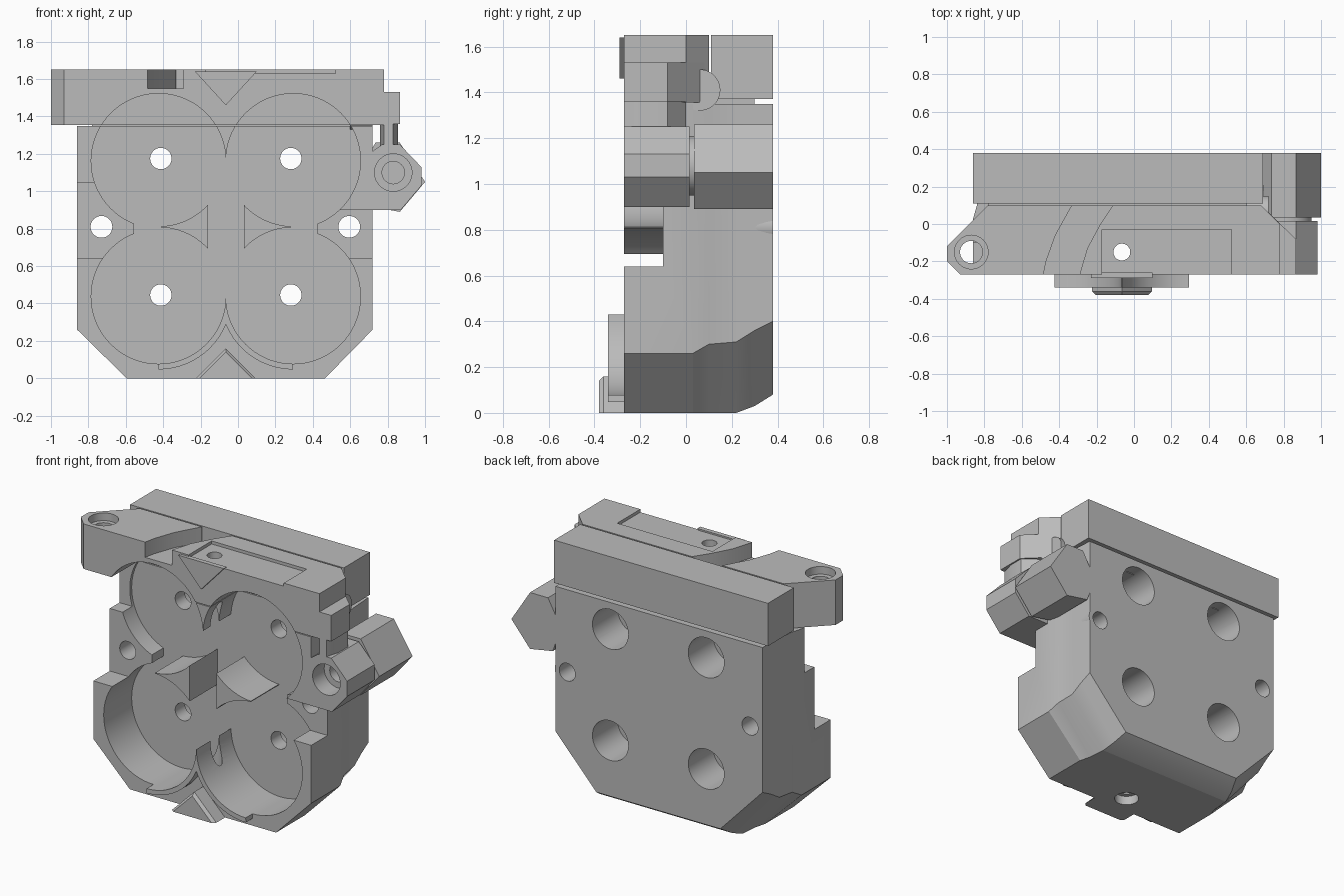
import bpy, bmesh, math

if "Cube" in bpy.data.objects:
    bpy.data.objects.remove(bpy.data.objects["Cube"], do_unlink=True)

grey = bpy.data.materials.new("plain grey")
grey.use_nodes = True
grey.diffuse_color = (0.5, 0.5, 0.5, 1)
grey.node_tree.nodes["Principled BSDF"].inputs["Base Color"].default_value = (0.5, 0.5, 0.5, 1)

CX, CZ = -0.065, 0.8      # middle of the pocket pattern
FRONT, BACK, FLOOR = -0.27, 0.38, 0.02
R = 0.36                  # pocket radius


def loft(name, rings):
    """Solid through matching rings of 3D points."""
    bm = bmesh.new()
    rows = [[bm.verts.new(p) for p in ring] for ring in rings]
    n = len(rows[0])
    for a, b in zip(rows, rows[1:]):
        for i in range(n):
            j = (i + 1) % n
            bm.faces.new((a[i], a[j], b[j], b[i]))
    bm.faces.new(rows[0])
    bm.faces.new(rows[-1])
    bmesh.ops.recalc_face_normals(bm, faces=bm.faces)
    mesh = bpy.data.meshes.new(name)
    bm.to_mesh(mesh)
    bm.free()
    mesh.materials.append(grey)
    ob = bpy.data.objects.new(name, mesh)
    bpy.context.collection.objects.link(ob)
    return ob


def prism(name, pts, axis, a, b):
    place = {"x": lambda u, v, t: (t, u, v),
             "y": lambda u, v, t: (u, t, v),
             "z": lambda u, v, t: (u, v, t)}[axis]
    return loft(name, [[place(u, v, t) for u, v in pts] for t in (a, b)])


def arc(u, v, r, start, end, n):
    steps = [math.radians(start + (end - start) * i / n) for i in range(n + 1)]
    return [(u + r * math.cos(t), v + r * math.sin(t)) for t in steps]


def rod(name, u, v, r, axis, a, b, n=48):
    return prism(name, arc(u, v, r, 0, 360, n)[:-1], axis, a, b)


def box(name, x, y, z):
    return prism(name, [(x[0], z[0]), (x[1], z[0]), (x[1], z[1]), (x[0], z[1])], "y", *y)


def cut(targets, cutters):
    """Subtract every cutter from every target, then drop the cutters."""
    for ob in targets:
        for c in cutters:
            mod = ob.modifiers.new("cut", "BOOLEAN")
            mod.operation, mod.solver, mod.object = "DIFFERENCE", "EXACT", c
        bpy.context.view_layer.update()
        graph = bpy.context.evaluated_depsgraph_get()
        mesh = bpy.data.meshes.new_from_object(ob.evaluated_get(graph))
        ob.modifiers.clear()
        ob.data = mesh
    for c in cutters:
        bpy.data.objects.remove(c, do_unlink=True)


# Main housing, tapering towards the back at the bottom
def section(y, inset, side, bottom, foot):
    l, r = -0.86 + inset, 0.72 - inset
    return [(l, y, 1.35), (l, y, side), (CX - foot, y, bottom),
            (CX + foot, y, bottom), (r, y, side), (r, y, 1.35)]


body = loft("housing", [section(FRONT, 0, 0.26, 0, 0.53), section(0.03, 0, 0.26, 0, 0.53),
                        section(0.1, 0.02, 0.3, 0, 0.51), section(0.22, 0.03, 0.31, 0, 0.5),
                        section(0.3, 0.035, 0.36, 0.03, 0.48), section(BACK, 0.04, 0.4, 0.08, 0.45)])

# Top frame with the ear on one side
frame = prism("top_frame", [(-0.78, 0.1), (-1, -0.12), (-1, -0.2), (-0.93, FRONT),
                            (0.78, FRONT), (0.78, 0), (0.68, 0.1)], "z", 1.355, 1.65)

# Raised lip below the lower pockets
dx = math.degrees(math.acos(R / 0.39))
lip_pts = (arc(CX - R, 0.4375, 0.39, -90, -dx, 16) + arc(CX + R, 0.4375, 0.39, 180 + dx, 270, 16)
           + [(0.28, 0.44), (-0.41, 0.44)])
lip = prism("lower_lip", lip_pts, "y", -0.34, FRONT + 0.01)


# Pockets: four round wells joined by a cross
def pockets():
    out = [rod("well", CX + sx * R, CZ + sz * 0.3625, R, "y", -0.5, FLOOR, 72)
           for sx in (-1, 1) for sz in (-1, 1)]
    out.append(box("cross", (CX - 0.49, CX + 0.49), (-0.5, FLOOR), (CZ - 0.12, CZ + 0.12)))
    out.append(box("cross", (CX - 0.15, CX + 0.15), (-0.5, FLOOR), (0.43, 1.18)))
    return out


cut([body, frame, lip], pockets())

# Side wall openings
cut([body], [box("gap", (-1, -0.5), (-0.5, -0.1), (0.64, 1.06)),
             box("gap", (-1, -0.5), (-0.5, 0), (1.05, 1.4)),
             box("gap", (0.4, 1), (-0.5, -0.1), (0.64, 0.9))])

# Screw bosses at mid height
bosses = [rod(n, x, 0.81, 0.09, "y", -0.1, BACK) for n, x in (("right_boss", -0.73), ("left_boss", 0.595))]
cut([body] + bosses, [rod("hole", x, 0.81, 0.058, "y", -0.6, 0.6) for x in (-0.73, 0.595)])

# Well holes with counterbores from the back
holes = []
for sx in (-1, 1):
    for z in (0.445, 1.175):
        x = CX + sx * 0.3475
        holes += [rod("hole", x, z, 0.057, "y", -0.1, 0.6), rod("bore", x, z, 0.13, "y", 0.12, 0.6)]
cut([body], holes)

# Vertical pin hole, top groove, top recess and ear hole
cut([body, frame], [rod("pin", CX, -0.15, 0.045, "z", -0.1, 1.8),
                    rod("pin_mouth", CX, -0.15, 0.075, "z", -0.1, 0.06)])
groove = [(-0.49, -0.3), (-0.47, -0.2), (-0.42, -0.06), (-0.32, 0.12),
          (-0.1, 0.12), (-0.18, 0), (-0.25, -0.13), (-0.3, -0.3)]
cut([frame], [prism("groove", groove, "z", 1.55, 1.8),
              box("recess", (-0.17, 0.52), (-0.4, -0.03), (1.63, 1.8)),
              rod("ear_hole", -0.87, -0.15, 0.06, "z", 1.2, 1.8),
              rod("ear_bore", -0.87, -0.15, 0.09, "z", 1.6, 1.8)])

# Centre posts: two curved wedges with a slot between them
for side, name in ((-1, "right_centre_post"), (1, "left_centre_post")):
    low = [(x, z) for x, z in arc(-R, -0.3625, R, 88, 43, 12)]
    pts = low + [(x, -z) for x, z in reversed(low)]
    prism(name, [(CX + side * -x, CZ + 0.01 + z) if side > 0 else (CX + x, CZ + 0.01 + z)
                 for x, z in pts], "y", FRONT, FLOOR + 0.01)

# Pointers at top and bottom of the front
prism("top_pointer", [(-0.23, 1.64), (0.1, 1.64), (CX, 1.46)], "y", -0.29, FRONT + 0.01)
loft("bottom_pointer", [[(CX - w, y, 0), (CX + w, y, 0), (CX, y, h)]
                        for y, w, h in ((-0.38, 0.14, 0.14), (-0.36, 0.16, 0.16), (FRONT + 0.01, 0.16, 0.16))])

# Back bar
box("back_bar", (-0.86, 0.69), (0.11, BACK), (1.37, 1.65))
box("bar_web", (-0.78, 0.62), (0.08, 0.3), (1.3, 1.4))

# Side block, its neck and cross rod
prism("side_block", [(0.64, FRONT), (0.865, FRONT), (0.865, -0.08), (0.7, 0.08), (0.64, 0.08)], "z", 1.36, 1.53)
prism("neck", [(0.76, -0.18), (0.78, FRONT), (0.83, FRONT), (0.855, -0.18), (0.855, -0.08), (0.76, 0)],
      "z", 1.2, 1.37)
rod("cross_rod", 0.06, 1.41, 0.09, "x", 0.6, 0.72)

# Side tube in two faceted lengths, bored from the front
tube_pts = [(0.66, 0.9), (0.87, 0.9), (0.98, 1.03), (0.98, 1.13), (0.865, 1.25), (0.77, 1.25), (0.7, 1.2), (0.66, 1.2)]
tube = prism("front_tube", tube_pts, "y", FRONT, 0.015)
cut([tube], [rod("bore", 0.83, 1.1, 0.1, "y", -0.5, -0.15), rod("bore", 0.83, 1.1, 0.06, "y", -0.5, -0.03)])
prism("back_tube", [(1, 1.05), (0.865, 0.89), (0.7, 0.92), (0.64, 1.09), (0.735, 1.26), (0.865, 1.26)],
      "y", 0.035, BACK)
rod("tube_joint", 0.82, 1.08, 0.13, "y", 0, 0.05)

# Smooth round walls, keep hard edges
bpy.ops.object.select_all(action="DESELECT")
for ob in bpy.context.scene.objects:
    if ob.type == "MESH":
        ob.select_set(True)
bpy.context.view_layer.objects.active = body
bpy.ops.object.shade_smooth_by_angle(angle=math.radians(20))
